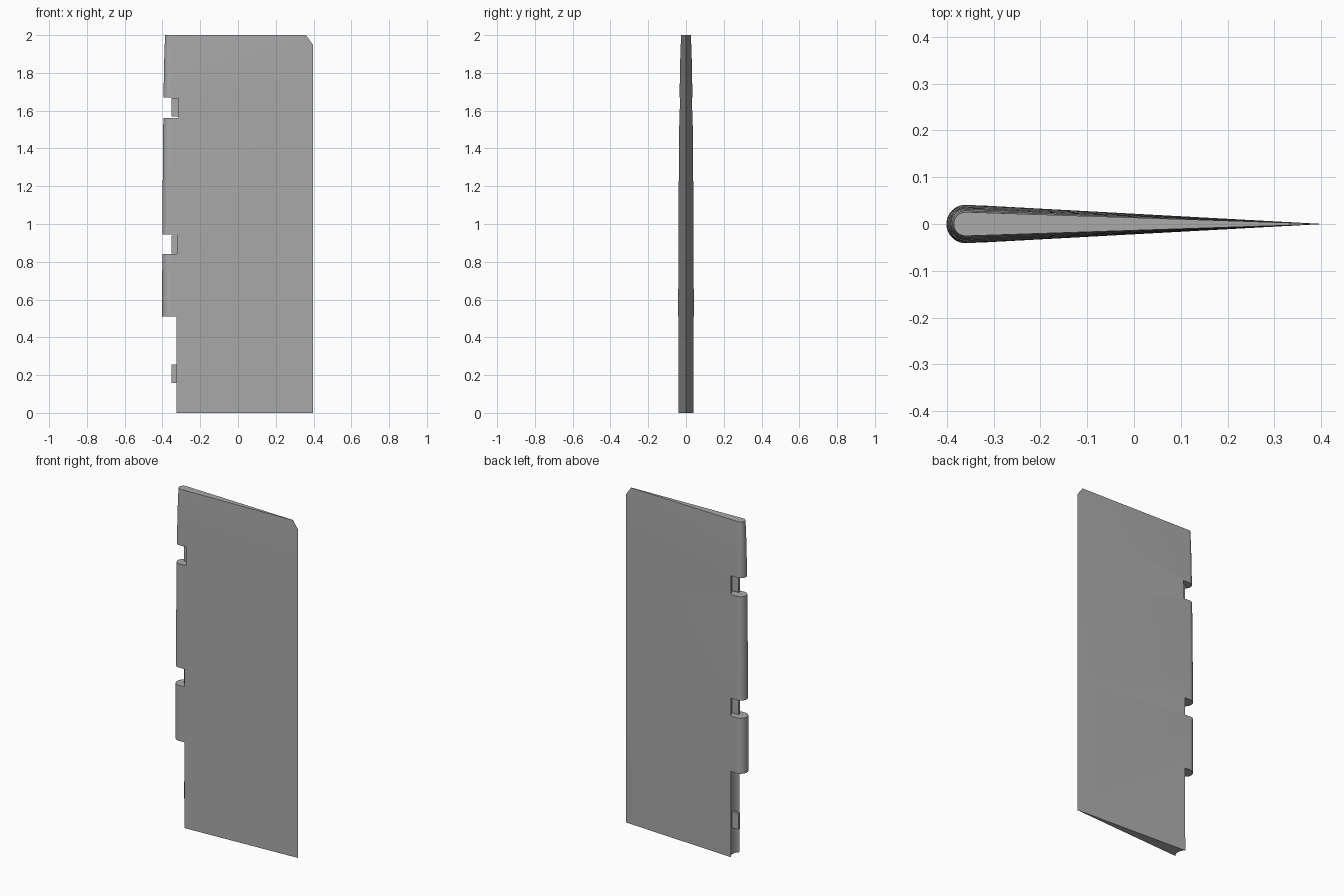
import bpy, bmesh, math
from mathutils import Vector

cube = bpy.data.objects.get("Cube")
if cube:
    bpy.data.objects.remove(cube, do_unlink=True)

NOSE_X, TAIL_X = -0.36, 0.396
COVE_RADIUS = 0.053

grey = bpy.data.materials.new("mid grey")
grey.use_nodes = True
grey.diffuse_color = (0.4, 0.4, 0.4, 1)
grey.node_tree.nodes["Principled BSDF"].inputs["Base Color"].default_value = (0.4, 0.4, 0.4, 1)


def add_object(name, bm):
    bmesh.ops.recalc_face_normals(bm, faces=bm.faces)
    mesh = bpy.data.meshes.new(name)
    bm.to_mesh(mesh)
    bm.free()
    mesh.materials.append(grey)
    obj = bpy.data.objects.new(name, mesh)
    bpy.context.collection.objects.link(obj)
    return obj


def section(bm, z, radius, steps=24):
    """Round nose with straight flanks tangent to it, closing at the thin tail."""
    tangent = math.acos(radius / (TAIL_X - NOSE_X))
    ring = [bm.verts.new((TAIL_X, 0.0005, z))]
    for i in range(steps + 1):
        a = tangent + (2 * math.pi - 2 * tangent) * i / steps
        ring.append(bm.verts.new((NOSE_X + radius * math.cos(a), radius * math.sin(a), z)))
    ring.append(bm.verts.new((TAIL_X, -0.0005, z)))
    return ring


# Blade: loft of foil sections thinning towards the top
bm = bmesh.new()
levels = [(0, 0.0415), (0.8, 0.041), (1.1, 0.0395), (1.4, 0.037),
          (1.65, 0.0345), (1.82, 0.032), (1.93, 0.029), (2, 0.0255)]
rings = [section(bm, z, r) for z, r in levels]
for low, high in zip(rings, rings[1:]):
    for i in range(len(low)):
        j = (i + 1) % len(low)
        bm.faces.new((low[i], low[j], high[j], high[i]))
bm.faces.new(rings[0])
bm.faces.new(rings[-1])

# Clipped upper tail corner
cut = bmesh.ops.bisect_plane(bm, geom=bm.verts[:] + bm.edges[:] + bm.faces[:],
                             plane_co=Vector((0.36, 0, 2)),
                             plane_no=Vector((0.05, 0, 0.036)), clear_outer=True)
edges = [e for e in cut["geom_cut"] if isinstance(e, bmesh.types.BMEdge)]
bmesh.ops.holes_fill(bm, edges=edges)
blade = add_object("rudder_blade", bm)

# Round coves cut out of the nose: the long lower one and two hinge notches
for low, high in [(-0.1, 0.51), (0.84, 0.945), (1.56, 1.67)]:
    bm = bmesh.new()
    bmesh.ops.create_cone(bm, cap_ends=True, segments=64, radius1=COVE_RADIUS,
                          radius2=COVE_RADIUS, depth=high - low)
    bmesh.ops.translate(bm, verts=bm.verts, vec=(NOSE_X, 0, (low + high) / 2))
    cutter = add_object("cove_cutter", bm)
    cutter.hide_render = True
    mod = blade.modifiers.new("cove", "BOOLEAN")
    mod.operation, mod.solver, mod.object = "DIFFERENCE", "EXACT", cutter
    bpy.context.view_layer.objects.active = blade
    bpy.ops.object.modifier_apply(modifier=mod.name)
    bpy.data.objects.remove(cutter, do_unlink=True)

bpy.ops.object.select_all(action="DESELECT")
blade.select_set(True)
bpy.context.view_layer.objects.active = blade
bpy.ops.object.shade_smooth_by_angle(angle=math.radians(30))

# Hinge lugs standing in the coves
for name, z in [("lower", 0.207), ("middle", 0.891), ("upper", 1.618)]:
    bm = bmesh.new()
    bmesh.ops.create_cube(bm, size=1)
    bmesh.ops.scale(bm, verts=bm.verts, vec=(0.055, 0.016, 0.096))
    bmesh.ops.translate(bm, verts=bm.verts, vec=(-0.3235, 0, z))
    add_object(name + "_hinge_lug", bm)
